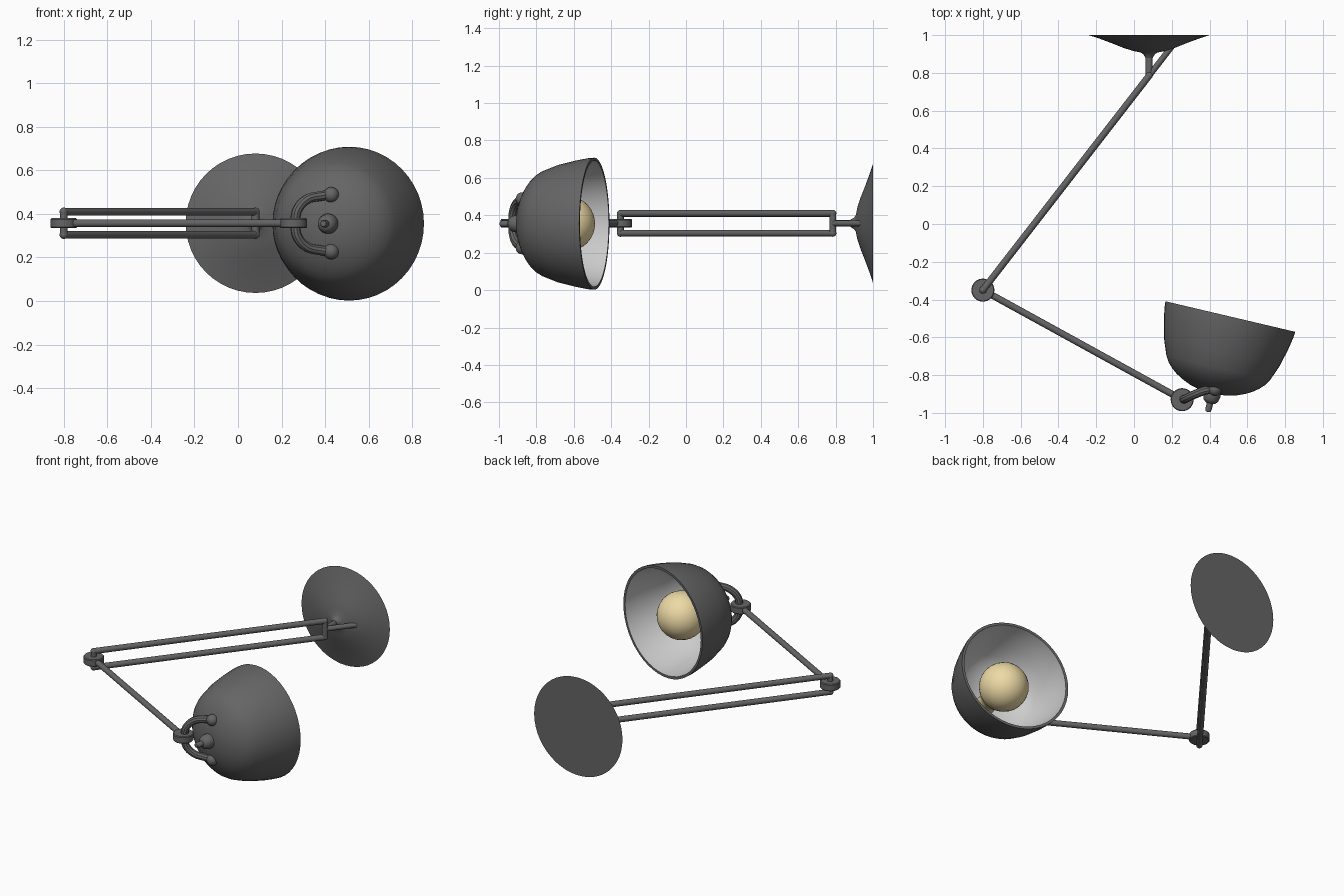
import bpy, bmesh, math
from mathutils import Vector

if "Cube" in bpy.data.objects:
    bpy.data.objects.remove(bpy.data.objects["Cube"])

ZC = 0.357                                   # height of the arm plane


def material(name, rgb):
    m = bpy.data.materials.new(name)
    m.diffuse_color = (*rgb, 1)
    m.use_nodes = True
    m.node_tree.nodes["Principled BSDF"].inputs["Base Color"].default_value = m.diffuse_color
    return m


DARK = material("dark_metal", (0.13, 0.13, 0.13))
PALE = material("pale_enamel", (0.65, 0.65, 0.65))
GLASS = material("warm_glass", (0.85, 0.70, 0.38))


def finish(ob, mat, angle=35):
    ob.data.materials.append(mat)
    bpy.ops.object.select_all(action='DESELECT')
    ob.select_set(True)
    bpy.context.view_layer.objects.active = ob
    bpy.ops.object.shade_smooth_by_angle(angle=math.radians(angle))
    return ob


def lathe(name, profile, origin, axis, mat=DARK, n=40, angle=35):
    """Revolve (radius, distance along axis) points around an axis."""
    rot = Vector(axis).to_track_quat('Z', 'Y')
    bm = bmesh.new()
    rings = []
    for r, t in profile:
        rings.append([bm.verts.new(Vector(origin) + rot @ Vector(
            (r * math.cos(2 * math.pi * i / n), r * math.sin(2 * math.pi * i / n), t)))
            for i in range(n)])
    for a, b in zip(rings, rings[1:]):
        for i in range(n):
            j = (i + 1) % n
            bm.faces.new((a[i], a[j], b[j], b[i]))
    bmesh.ops.remove_doubles(bm, verts=bm.verts, dist=1e-5)
    bmesh.ops.recalc_face_normals(bm, faces=bm.faces)
    me = bpy.data.meshes.new(name)
    bm.to_mesh(me)
    bm.free()
    ob = bpy.data.objects.new(name, me)
    bpy.context.collection.objects.link(ob)
    return finish(ob, mat, angle)


def rod(name, a, b, r=0.018):
    a, b = Vector(a), Vector(b)
    length = (b - a).length
    return lathe(name, [(0, 0), (r, 0), (r, length), (0, length)], a, b - a, n=16)


def ball(name, c, r):
    pts = [(r * math.sin(math.pi * k / 10), -r * math.cos(math.pi * k / 10)) for k in range(11)]
    return lathe(name, pts, c, (0, 0, 1), n=20)


def tube(name, pts, r):
    """Smooth bent tube through a few points, converted to mesh."""
    cu = bpy.data.curves.new(name, 'CURVE')
    cu.dimensions = '3D'
    cu.bevel_depth, cu.bevel_resolution, cu.resolution_u = r, 3, 6
    cu.use_fill_caps = True
    sp = cu.splines.new('BEZIER')
    sp.bezier_points.add(len(pts) - 1)
    for p, co in zip(sp.bezier_points, pts):
        p.co = co
        p.handle_left_type = p.handle_right_type = 'AUTO'
    ob = bpy.data.objects.new(name, cu)
    bpy.context.collection.objects.link(ob)
    bpy.ops.object.select_all(action='DESELECT')
    ob.select_set(True)
    bpy.context.view_layer.objects.active = ob
    bpy.ops.object.convert(target='MESH')
    return finish(bpy.context.object, DARK)


wall = Vector((0.08, 0.785, ZC))             # hinge at the wall
elbow = Vector((-0.80, -0.35, ZC))
wrist = Vector((0.255, -0.93, ZC))
up = Vector((0, 0, 0.053))

# Wall plate, stem and brace
lathe("wall_plate", [(0, 0), (0.32, 0), (0.27, 0.016), (0.20, 0.042), (0.14, 0.066),
                     (0.085, 0.084), (0.045, 0.092), (0.03, 0.102), (0.02, 0.12), (0, 0.12)],
      (0.08, 1.0, ZC), (0, -1, 0), n=48)
rod("wall_stem", wall, (0.08, 0.90, ZC))
rod("wall_brace", wall, (0.20, 0.94, ZC), 0.016)

# Hinge pins and double arm with rounded ends
for name, p in (("wall_pin", wall), ("elbow_pin", elbow)):
    rod(name, p - up, p + up)
for side, s in (("upper", 1), ("lower", -1)):
    rod(side + "_arm_rod", wall + s * up, elbow + s * up)
    ball(side + "_wall_end", wall + s * up, 0.019)
    ball(side + "_elbow_end", elbow + s * up, 0.019)

# Single forearm with disc joints
rod("forearm", elbow, wrist)
for name, p in (("elbow_disc", elbow), ("wrist_disc", wrist)):
    lathe(name, [(0, -0.023), (0.057, -0.023), (0.061, -0.018), (0.061, 0.018),
                 (0.057, 0.023), (0, 0.023)], p, (0, 0, 1), n=32)

# Fork holding the shade
for side, s in (("upper", 1), ("lower", -1)):
    tube(side + "_fork", [(0.262, -0.928, ZC + s * 0.01), (0.272, -0.925, ZC + s * 0.06),
                          (0.315, -0.905, ZC + s * 0.108), (0.375, -0.882, ZC + s * 0.124),
                          (0.43, -0.872, ZC + s * 0.13)], 0.023)
    ball(side + "_fork_end", (0.428, -0.875, ZC + s * 0.13), 0.036)

# Lamp shade: profile measured back from the rim centre
rim = Vector((0.51, -0.49, 0.355))
back = Vector((-0.229, -0.973, 0))
outer = [(0.353, 0), (0.350, 0.035), (0.338, 0.10), (0.315, 0.194), (0.282, 0.279),
         (0.262, 0.311), (0.236, 0.338), (0.207, 0.360), (0.172, 0.380), (0.125, 0.400),
         (0.071, 0.413), (0, 0.418)]
inner = [(r * 0.955, t * 0.955) for r, t in outer]
lathe("lamp_shade", [inner[0]] + outer, rim, back, n=48)
lathe("shade_lining", inner, rim, back, PALE, n=48)

# Bulb with neck
R, C = 0.148, 0.148
bulb = [(R * math.sin(math.pi * k / 16), C - R * math.cos(math.pi * k / 16)) for k in range(13)]
lathe("bulb", bulb + [(0.075, 0.30), (0.06, 0.34), (0.06, 0.40), (0, 0.40)], rim, back, GLASS, n=32)

# Knob and tip behind the shade
lathe("shade_knob", [(0.046, 0.39), (0.046, 0.43), (0.040, 0.455), (0.028, 0.468), (0.017, 0.472),
                     (0.017, 0.505), (0.013, 0.517), (0, 0.52)], rim, back, n=24)
